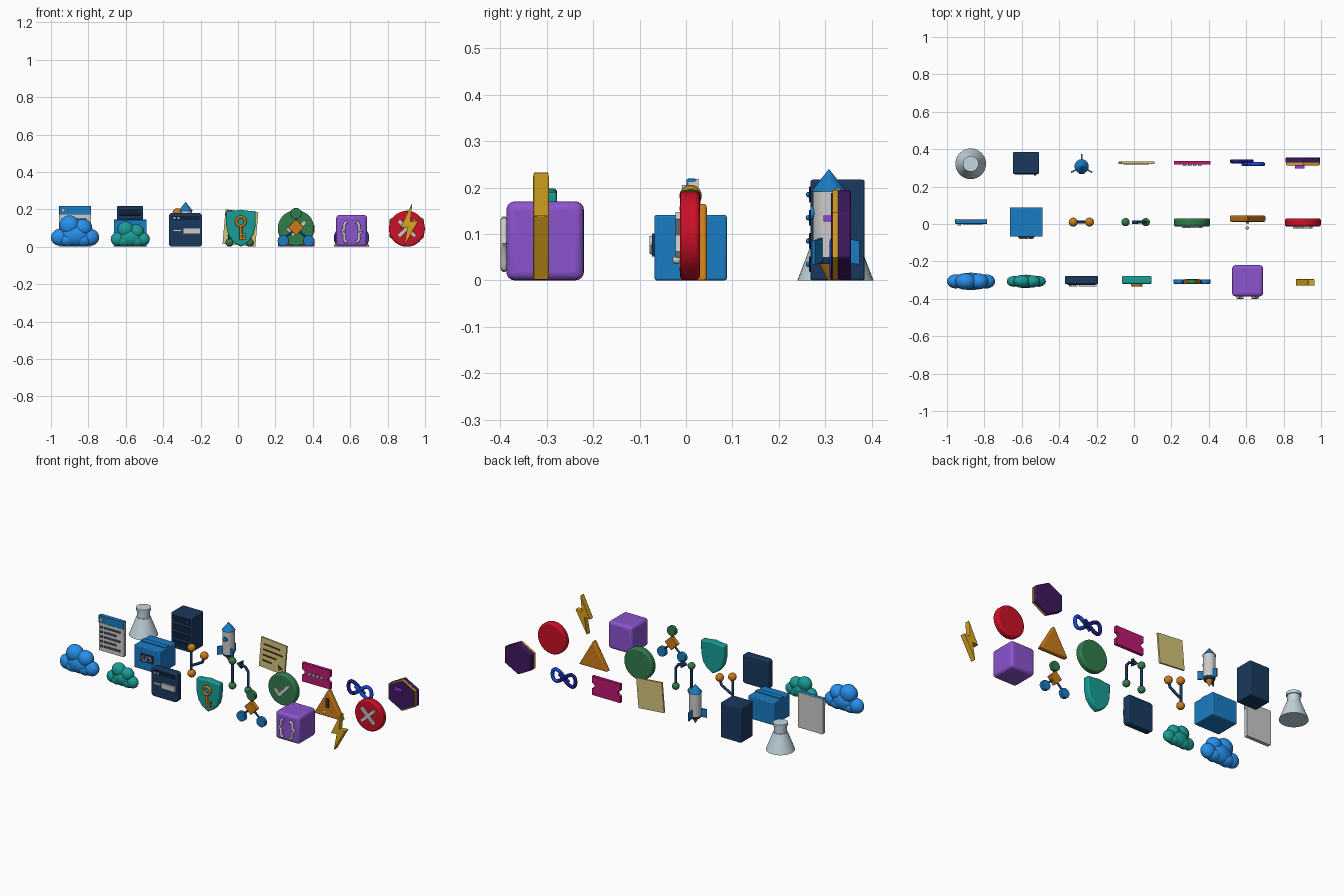
import bpy, bmesh, math
from mathutils import Vector, Matrix

if "Cube" in bpy.data.objects:
    bpy.data.objects.remove(bpy.data.objects["Cube"])

COL = dict(blue=(.02, .28, .85), mid=(.01, .2, .55), navy=(.01, .04, .11), dark=(.005, .015, .04),
           teal=(.01, .34, .3), orange=(.6, .2, .01), green=(.03, .2, .07), purple=(.26, .09, .62),
           yellow=(.7, .38, .015), red=(.6, .005, .02), glass=(.55, .68, .74), paper=(.66, .56, .2),
           ink=(.07, .05, .02), magenta=(.5, .01, .16), royal=(.01, .06, .65), deep=(.01, .012, .2),
           plum=(.05, .01, .12), violet=(.3, .05, .8), slate=(.12, .13, .15))
MATS = {}


def finish(ob, col, bevel=0, seg=3):
    if col:
        if col not in MATS:
            MATS[col] = bpy.data.materials.new(col)
            MATS[col].diffuse_color = (*COL[col], 1)
        ob.data.materials.clear()
        ob.data.materials.append(MATS[col])
    if bevel:
        m = ob.modifiers.new("bevel", 'BEVEL')
        m.width, m.segments, m.limit_method = bevel, seg, 'ANGLE'
    bpy.ops.object.select_all(action='DESELECT')
    ob.select_set(True)
    bpy.context.view_layer.objects.active = ob
    bpy.ops.object.shade_smooth_by_angle(angle=math.radians(40))
    return ob


def from_bm(name, bm, col, bevel=0, seg=3):
    bmesh.ops.recalc_face_normals(bm, faces=bm.faces)
    me = bpy.data.meshes.new(name)
    bm.to_mesh(me)
    bm.free()
    ob = bpy.data.objects.new(name, me)
    bpy.context.collection.objects.link(ob)
    return finish(ob, col, bevel, seg)


def prism(name, pts, y0, y1, col=None, bevel=0, seg=3):
    """Extrude an XZ outline from y0 to y1."""
    bm = bmesh.new()
    f = bm.faces.new([bm.verts.new((x, y0, z)) for x, z in pts])
    r = bmesh.ops.extrude_face_region(bm, geom=[f])
    bmesh.ops.translate(bm, vec=(0, y1 - y0, 0), verts=[v for v in r['geom'] if isinstance(v, bmesh.types.BMVert)])
    return from_bm(name, bm, col, bevel, seg)


def box(name, x0, x1, y0, y1, z0, z1, col=None, bevel=0, seg=3):
    return prism(name, [(x0, z0), (x1, z0), (x1, z1), (x0, z1)], y0, y1, col, bevel, seg)


def slab(name, cx, cz, w, h, r, y0, y1, col=None, bevel=0):
    """Card with rounded corners."""
    pts = []
    for i, (sx, sz) in enumerate([(1, 1), (-1, 1), (-1, -1), (1, -1)]):
        for k in range(6):
            a = math.pi / 2 * (i + k / 5)
            pts.append((cx + sx * (w / 2 - r) + r * math.cos(a), cz + sz * (h / 2 - r) + r * math.sin(a)))
    return prism(name, pts, y0, y1, col, bevel)


def disc(name, x, z, r, y0, y1, col=None, bevel=0, n=40):
    return prism(name, [(x + r * math.cos(2 * math.pi * i / n), z + r * math.sin(2 * math.pi * i / n))
                        for i in range(n)], y0, y1, col, bevel)


def cone(name, x, y, z0, z1, r0, r1, col=None, n=32):
    bm = bmesh.new()
    bmesh.ops.create_cone(bm, cap_ends=True, segments=n, radius1=max(r0, 1e-4), radius2=max(r1, 1e-4),
                          depth=z1 - z0, matrix=Matrix.Translation((x, y, (z0 + z1) / 2)))
    return from_bm(name, bm, col)


def ball(name, x, y, z, rx, ry=None, rz=None, col=None):
    bm = bmesh.new()
    bmesh.ops.create_uvsphere(bm, u_segments=24, v_segments=14, radius=1, matrix=Matrix.Translation((x, y, z))
                              @ Matrix.Diagonal((rx, ry or rx, rz or rx, 1)))
    return from_bm(name, bm, col)


def tube(name, pts, r, col=None, closed=False):
    cu = bpy.data.curves.new(name, 'CURVE')
    cu.dimensions, cu.bevel_depth, cu.bevel_resolution, cu.use_fill_caps = '3D', r, 3, True
    s = cu.splines.new('POLY')
    s.points.add(len(pts) - 1)
    for p, c in zip(s.points, pts):
        p.co = (*c, 1)
    s.use_cyclic_u = closed
    ob = bpy.data.objects.new(name, cu)
    bpy.context.collection.objects.link(ob)
    bpy.ops.object.select_all(action='DESELECT')
    ob.select_set(True)
    bpy.context.view_layer.objects.active = ob
    bpy.ops.object.convert(target='MESH')
    return finish(bpy.context.object, col)


def bar(name, x0, z0, x1, z1, w, y0, y1, col=None):
    """Flat stroke between two XZ points."""
    d = Vector((x1 - x0, z1 - z0)).normalized() * w / 2
    nx, nz = -d.y, d.x
    return prism(name, [(x0 + nx, z0 + nz), (x0 - nx, z0 - nz), (x1 - nx, z1 - nz), (x1 + nx, z1 + nz)], y0, y1, col)


# --- Front row ---
# clouds made of flattened puffs: (offset x, z, radius x, radius z, depth share)
PUFFS = [(0, .062, .08, .06, 1), (-.082, .05, .047, .045, .8), (.082, .05, .047, .045, .8), (-.03, .112, .055, .055, .95),
         (.042, .1, .05, .048, .9), (-.045, .038, .05, .038, .85), (.045, .038, .05, .038, .85)]
for name, cx, k, d, col in (("big_cloud", -.871, 1, .047, 'blue'), ("small_cloud", -.576, .81, .036, 'teal')):
    for x, z, rx, rz, dy in PUFFS:
        ball(name + "_puff", cx + x * k, -.307, z * k, rx * k, d * dy, rz * k, col)

# terminal card
slab("terminal_card", -.281, .09, .178, .18, .018, -.322, -.278, 'navy', .006)
slab("terminal_title_bar", -.281, .153, .15, .022, .005, -.326, -.318, 'dark')
for i in range(2):
    disc("terminal_dot", -.34 + .022 * i, .153, .006, -.331, -.32, None, 0, 12)
box("terminal_prompt", -.347, -.302, -.334, -.318, .082, .091)
box("terminal_input", -.295, -.2, -.334, -.318, .068, .1)

# shield with key
half = [(0, 0), (.04, .025), (.066, .06), (.078, .11), (.08, .19), (.04, .192)]
prism("shield", [(.015 + x, z) for x, z in half] + [(.015, .198)] + [(.015 - x, z) for x, z in reversed(half[1:])],
      -.32, -.278, 'teal', .007)
tube("key_ring", [(.015 + .024 * math.cos(a * math.pi / 12), -.327, .135 + .024 * math.sin(a * math.pi / 12))
                  for a in range(24)], .008, 'orange', True)
tube("key_stem", [(.015, -.327, .112), (.015, -.327, .035)], .008, 'orange')
for z in (.045, .065):
    box("key_tooth", .015, .042, -.333, -.321, z - .006, z + .006, 'orange')

# flow diagram
for x in (-.07, .07):
    tube("flow_link", [(.31, -.308, .1), (.31 + x, -.308, .035)], .006, 'navy')
tube("flow_stem", [(.31, -.308, .18), (.31, -.308, .1)], .006, 'navy')
disc("flow_start", .31, .178, .03, -.32, -.296, 'green', .003, 28)
prism("flow_decision", [(.31, .06), (.353, .103), (.31, .146), (.267, .103)], -.322, -.294, 'orange', .003)
for x in (-.068, .068):
    disc("flow_end", .31 + x, .032, .03, -.32, -.296, 'mid', .003, 28)

# code cube with curly brackets
box("code_cube", .525, .69, -.387, -.22, 0, .17, 'purple', .018, 4)
for s in (-1, 1):
    P = [(.022, .13), (.034, .128), (.039, .118), (.039, .092), (.053, .08), (.039, .068), (.039, .038), (.034, .028), (.022, .026)]
    tube("bracket", [(.6075 + s * x, -.392, z) for x, z in P], .008)

# lightning bolt
prism("bolt", [(.932, .234), (.866, .1), (.905, .105), (.887, 0), (.966, .14), (.922, .136)], -.33, -.295, 'yellow', .003, 2)

# --- Middle row ---
# document
slab("document", -.871, .109, .172, .218, .006, .005, .027)
box("document_header", -.957, -.785, .001, .022, .172, .219, 'mid', .003)
disc("header_dot", -.935, .196, .01, -.009, .004, None, 0, 20)
for i in range(5):
    z = .148 - i * .029
    box("document_bullet", -.943, -.928, -.002, .006, z - .006, z + .006, 'slate')
    box("document_line", -.918, -.81 - .025 * (i % 2), -.002, .006, z - .005, z + .005, 'slate')

# package box
box("package", -.664, -.488, -.068, .088, 0, .141, 'mid', .005)
box("package_tape", -.662, -.49, -.01, .025, .135, .145, 'mid')
slab("package_label", -.576, .076, .09, .05, .004, -.073, -.064, 'navy')
for s in (-1, 1):
    tube("label_chevron", [(-.576 + s * .015, -.074, .092), (-.576 + s * .035, -.074, .076), (-.576 + s * .015, -.074, .06)], .005)
tube("label_slash", [(-.584, -.074, .058), (-.568, -.074, .094)], .005)

# branch diagram
tube("branch_trunk", [(-.328, .01, .025), (-.328, .01, .18)], .008, 'navy')
tube("branch_arm", [(-.328, .01, .07), (-.29, .01, .09), (-.25, .01, .112), (-.238, .01, .15)], .008, 'navy')
for x, z in ((-.325, .024), (-.325, .182), (-.238, .155)):
    ball("branch_node", x, .01, z, .024, col='orange')

# merge diagram
tube("merge_trunk", [(-.045, .01, .025), (-.045, .01, .17)], .008, 'navy')
tube("merge_arm", [(.063, .01, .025), (.063, .01, .135), (.045, .01, .16), (.01, .01, .17)], .008, 'navy')
prism("merge_arrow", [(-.012, .17), (.022, .147), (.022, .193)], 0, .02, 'navy')
for x, z in ((-.045, .022), (-.045, .175), (.063, .022)):
    ball("merge_node", x, .01, z, .022, col='green')

# check and error discs
disc("check_disc", .31, .098, .097, -.013, .03, 'green', .01, 48)
bar("check_short", .263, .1, .3, .063, .02, -.022, -.008)
bar("check_long", .293, .063, .36, .135, .02, -.022, -.008)
disc("error_disc", .903, .096, .096, -.013, .03, 'red', .01, 48)
for s in (-1, 1):
    bar("error_stroke", .903 - s * .045, .055, .903 + s * .045, .14, .02, -.023, -.008)

# warning triangle
prism("warning_triangle", [(.51, 0), (.704, 0), (.607, .168)], .012, .045, 'orange', .006)
box("warning_bar", .599, .615, .002, .016, .06, .115, 'ink')
ball("warning_dot", .606, -.02, .044, .009)

# --- Back row ---
# flask
cone("flask_body", -.873, .322, 0, .11, .082, .04, 'glass', 40)
cone("flask_neck", -.873, .322, .11, .165, .036, .036, 'glass')
cone("flask_lip", -.873, .322, .15, .168, .042, .042, 'glass')
cone("flask_liquid", -.873, .322, .001, .06, .076, .056, 'green')

# server
box("server_cabinet", -.647, -.508, .268, .385, 0, .217, 'navy', .005)
for i in range(4):
    z = .035 + i * .05
    box("server_drawer", -.637, -.518, .265, .272, z - .017, z + .017, 'dark', .002)
    ball("server_light", -.53, .264, z, .006, col='mid')

# rocket
RX, RY = -.28, .308
cone("rocket_body", RX, RY, .05, .195, .035, .035)
cone("rocket_nose", RX, RY, .192, .24, .038, 0, 'mid')
cone("rocket_nozzle", RX, RY, .035, .05, .03, .033, 'navy')
cone("rocket_flame", RX, RY, 0, .036, .002, .022, 'orange')
disc("rocket_window", RX, .145, .015, RY - .04, RY - .03, 'mid', 0, 20)
for a in (90, 210, 330):
    fin = prism("rocket_fin", [(.03, .04), (.066, .034), (.066, .085), (.03, .092)], -.004, .004, 'mid')
    fin.matrix_world = Matrix.Translation((RX, RY, 0)) @ Matrix.Rotation(math.radians(a), 4, 'Z')

# note paper, slightly turned
turn = Matrix.Translation((.013, 0, .1)) @ Matrix.Rotation(math.radians(5), 4, 'Y')
box("note", -.088, .088, .322, .333, -.092, .092, 'paper').matrix_world = turn
for i, w in enumerate((.11, .13, .09, .06)):
    z = .055 - i * .034
    box("note_line", -.065, -.065 + w, .318, .324, z - .004, z + .004, 'ink').matrix_world = turn
prism("note_pointer", [(.04, -.04), (.072, -.058), (.05, -.075)], .318, .324, 'ink').matrix_world = turn

# ticket with side notches
side = [(.097, 0), (.097, .04)] + [(.097 - .018 * math.sin(a * math.pi / 8), .058 - .018 * math.cos(a * math.pi / 8))
                                   for a in range(1, 8)] + [(.097, .076), (.097, .116)]
prism("ticket", [(.312 + x, z) for x, z in side] + [(.312 - x, z) for x, z in reversed(side)], .319, .338, 'magenta')
for i in range(4):
    box("ticket_mark", .262 + .027 * i, .28 + .027 * i, .311, .32, .05, .066)

# endless loop in two interlocking ribbons
for name, y, col, t0, t1 in (("loop_back", .335, 'deep', .2, .8), ("loop_front", .32, 'royal', -.3, .3)):
    ts = [2 * math.pi * (t0 + (t1 - t0) * i / 40) for i in range(41)]
    tube(name, [(.607 + .084 * math.cos(t), y, .047 + .036 * math.sin(2 * t)) for t in ts], .011, col)

# hexagon badge
HEX = [(0, -1), (1, -.5), (1, .5), (0, 1), (-1, .5), (-1, -.5)]
h = lambda k: [(.903 + .092 * k * x, .098 + .098 * k * z) for x, z in HEX]
prism("badge_back", h(1), .327, .355, 'plum', .004)
prism("badge_rim", h(.99), .316, .328, 'yellow')
prism("badge_face", h(.92), .312, .318, 'plum')
box("badge_bar", .862, .912, .296, .313, .127, .14, 'violet')

for m in bpy.data.materials:
    if m.users and not m.is_grease_pencil:
        m.use_nodes = True
        m.node_tree.nodes["Principled BSDF"].inputs["Base Color"].default_value = m.diffuse_color
